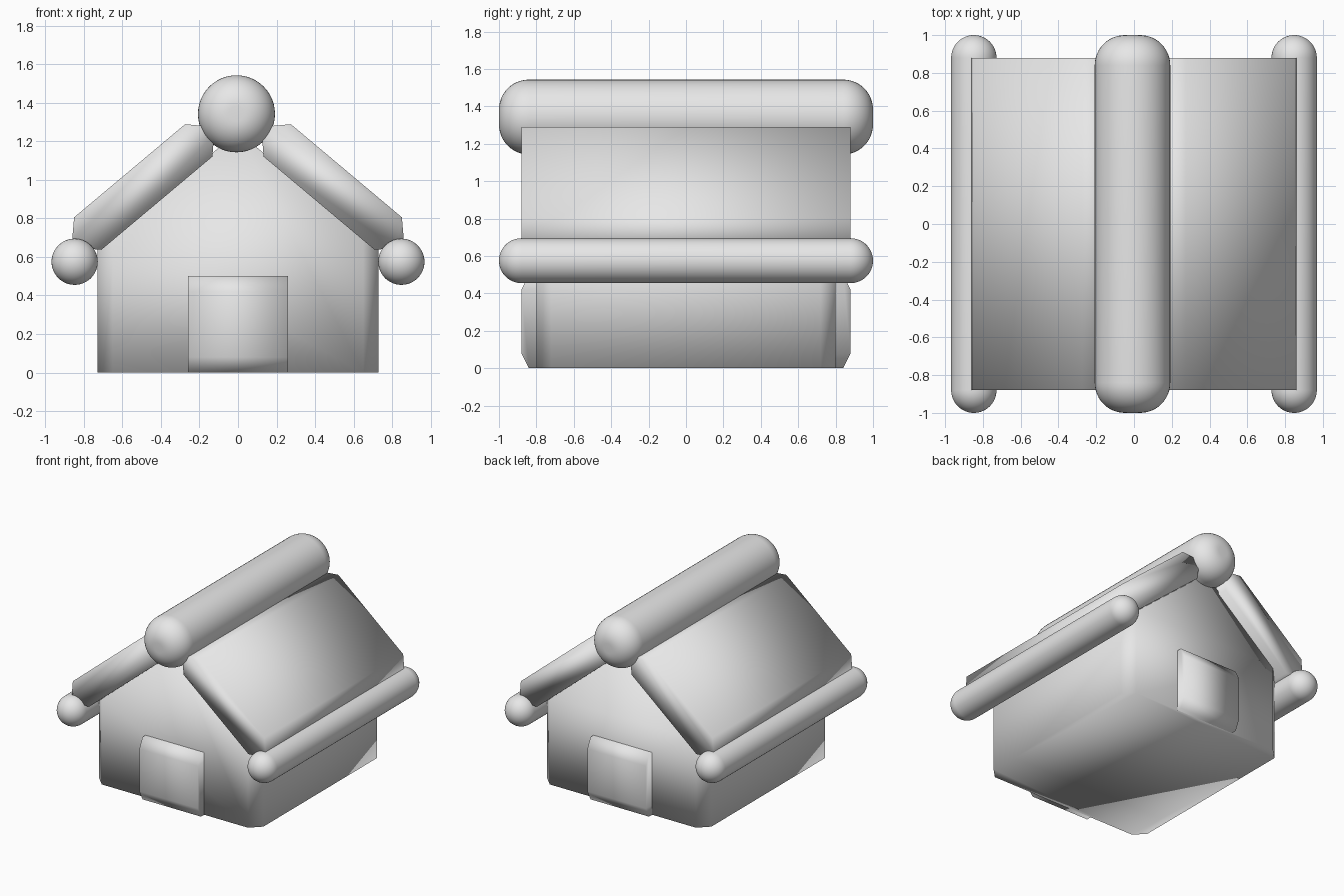
import bpy, bmesh
from math import sin, cos, pi, radians
from mathutils import Matrix, Vector

cube = bpy.data.objects.get("Cube")
if cube:
    bpy.data.objects.remove(cube, do_unlink=True)

GREY = (0.8, 0.8, 0.8, 1)
grey = bpy.data.materials.new("plain grey")
grey.use_nodes = True
grey.diffuse_color = GREY
grey.node_tree.nodes["Principled BSDF"].inputs["Base Color"].default_value = GREY


def finish(name, bm):
    bmesh.ops.recalc_face_normals(bm, faces=bm.faces)
    for f in bm.faces:
        f.smooth = True
    mesh = bpy.data.meshes.new(name)
    bm.to_mesh(mesh)
    bm.free()
    mesh.materials.append(grey)
    obj = bpy.data.objects.new(name, mesh)
    bpy.context.collection.objects.link(obj)
    return obj


def prism(profile, half, axis):
    """Extrude a (u, z) profile from -half to +half along x or y."""
    bm = bmesh.new()
    place = (lambda u, z, t: (t, u, z)) if axis == "x" else (lambda u, z, t: (u, t, z))
    ends = [[bm.verts.new(place(u, z, t)) for u, z in profile] for t in (-half, half)]
    for ring in ends:
        bm.faces.new(ring)
    n = len(profile)
    for i in range(n):
        j = (i + 1) % n
        bm.faces.new((ends[0][i], ends[0][j], ends[1][j], ends[1][i]))
    return bm


def octagon(w, h, cw, ch):
    """Rectangle of half sizes w, h with chamfered corners."""
    return [(w - cw, -h), (w, ch - h), (w, h - ch), (w - cw, h),
            (cw - w, h), (-w, h - ch), (-w, ch - h), (cw - w, -h)]


def rounded_log(name, x, z, radius, corner, segments=48, steps=12):
    """Round bar along y with rounded ends reaching y = -1 and 1."""
    arc = [(radius - corner + corner * cos(a), 1 - corner + corner * sin(a))
           for a in (pi / 2 * i / steps for i in range(steps + 1))]
    half = [(r, y) for r, y in arc if r > 0.001]
    path = [(r, -y) for r, y in reversed(half)] + half
    bm = bmesh.new()
    rings = []
    for r, y in sorted(path, key=lambda p: (p[1], p[0] if p[1] < 0 else -p[0])):
        rings.append([bm.verts.new((x + r * cos(2 * pi * k / segments), y,
                                    z + r * sin(2 * pi * k / segments)))
                      for k in range(segments)])
    for a, b in zip(rings, rings[1:]):
        for k in range(segments):
            m = (k + 1) % segments
            bm.faces.new((a[k], a[m], b[m], b[k]))
    # Close both tips with a fan
    for ring, y in ((rings[0], -1), (rings[-1], 1)):
        tip = bm.verts.new((x, y, z))
        for k in range(segments):
            bm.faces.new((ring[k], ring[(k + 1) % segments], tip))
    return finish(name, bm)


# Gabled body with chamfered upright corners
bm = prism([(-0.73, 0), (0.73, 0), (0.73, 0.64), (0, 1.25), (-0.73, 0.64)], 0.8, "y")
uprights = [e for e in bm.edges
            if abs(e.verts[0].co.z - e.verts[1].co.z) > 0.5
            and abs(e.verts[0].co.x - e.verts[1].co.x) < 0.01]
bmesh.ops.bevel(bm, geom=uprights, offset=0.08, offset_type='OFFSET',
                segments=1, affect='EDGES')
finish("house_body", bm)

# Door block running through the house, showing at the front and the back
bm = prism(octagon(0.88, 0.25, 0.04, 0.08), 0.26, "x")
bmesh.ops.translate(bm, verts=bm.verts, vec=Vector((0, 0, 0.25)))
finish("door_block", bm)

# Roof slabs and eave logs
for side, label in ((1, "left"), (-1, "right")):
    bm = prism(octagon(0.456, 0.11, 0.08, 0.08), 0.88, "y")
    bmesh.ops.rotate(bm, verts=bm.verts, matrix=Matrix.Rotation(radians(40 * side), 3, 'Y'))
    bmesh.ops.translate(bm, verts=bm.verts, vec=Vector((0.492 * side, 0, 0.963)))
    finish(label + "_roof_slab", bm)
    rounded_log(label + "_eave_log", 0.848 * side, 0.575, 0.12, 0.12)

# Ridge log
rounded_log("ridge_log", -0.008, 1.343, 0.2, 0.16)
